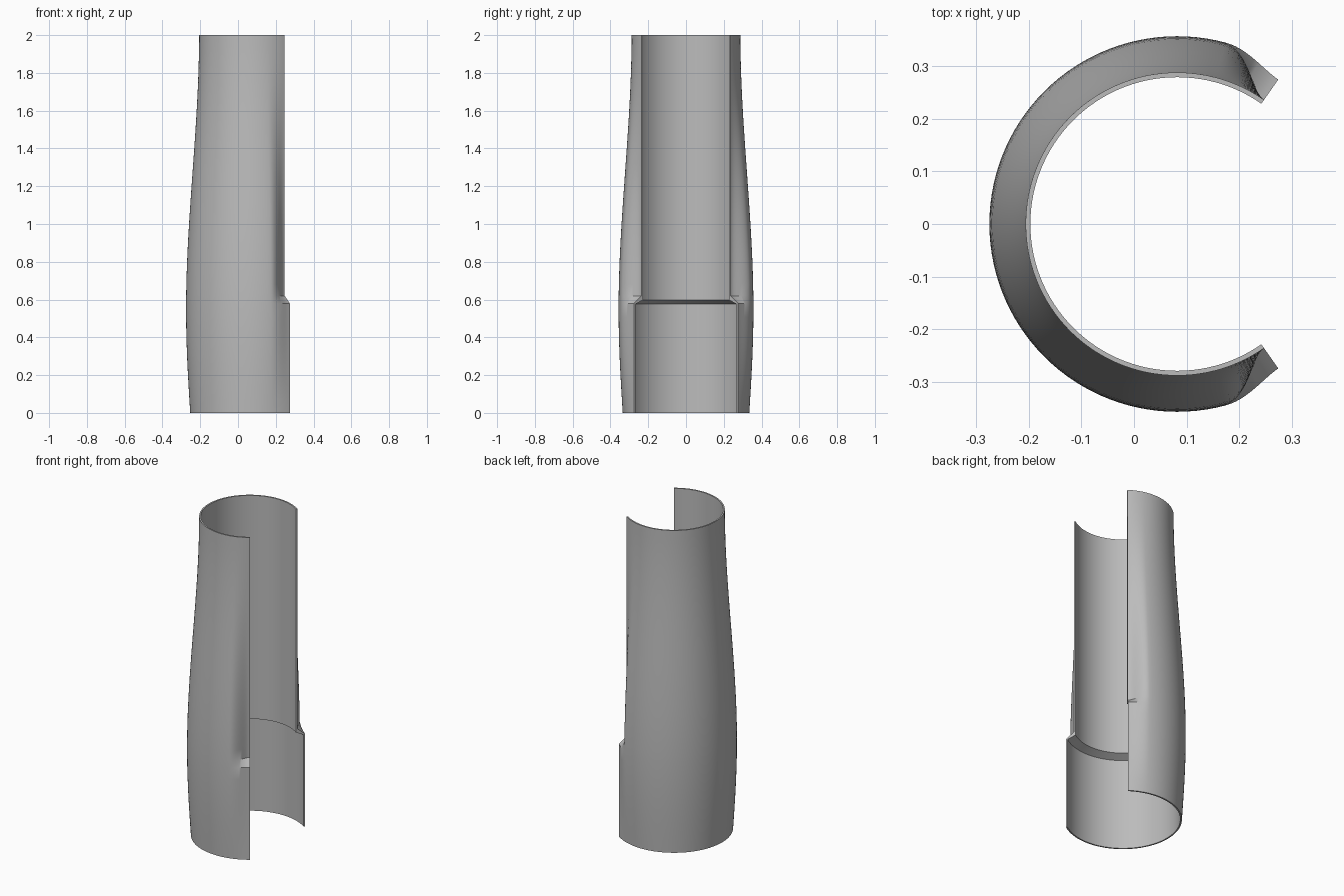
import bpy, bmesh, math

cube = bpy.data.objects.get("Cube")
if cube:
    bpy.data.objects.remove(cube, do_unlink=True)

AXIS_X = 0.082          # sleeve axis
CUT, FADE = 55, 75      # slit edge angle, and angle where the thinning ends
STEP, SHELF = 0.58, 0.62
BORE, SOCKET = 0.279, 0.326
TOP, BASE, BELLY = 0.288, 0.335, 0.357


def smooth(t):
    t = min(max(t, 0), 1)
    return t * t * (3 - 2 * t)


def body_radius(z):
    """Swollen outer profile, widest a little above the socket."""
    if z < 0.55:
        return BASE + (BELLY - BASE) * math.sin(z / 0.55 * math.pi / 2)
    return BELLY + (TOP - BELLY) * smooth((z - 0.55) / 1.45)


def outer_radius(z, angle):
    """Thin the wall to a straight lip beside the slit."""
    lip = BASE if z <= STEP else TOP
    f = smooth((min(angle, 360 - angle) - CUT) / (FADE - CUT))
    return lip + (body_radius(z) - lip) * f


# Heights of the outer wall and angles round the sleeve, denser near the slit
heights = [STEP * i / 8 for i in range(9)]
heights += [SHELF + (2 - SHELF) * i / 22 for i in range(23)]
near = [CUT + (FADE - CUT) * i / 12 for i in range(12)]
angles = near + [FADE + 3 * i for i in range(71)] + [360 - a for a in reversed(near)]
inner = [(BORE, 2), (BORE, 0.598), (SOCKET, 0.576), (SOCKET, 0)]

# Sweep the closed wall section round the axis
bm = bmesh.new()
rings = []
for a in angles:
    section = [(outer_radius(z, a), z) for z in heights] + inner
    c, s = math.cos(math.radians(a)), math.sin(math.radians(a))
    rings.append([bm.verts.new((AXIS_X + r * c, r * s, z)) for r, z in section])
for p, q in zip(rings, rings[1:]):
    for i in range(len(p)):
        j = (i + 1) % len(p)
        bm.faces.new((p[i], q[i], q[j], p[j]))
# Slit end faces
bm.faces.new(rings[0])
bm.faces.new(rings[-1][::-1])
bmesh.ops.recalc_face_normals(bm, faces=bm.faces)

mesh = bpy.data.meshes.new("split_sleeve")
bm.to_mesh(mesh)
bm.free()
sleeve = bpy.data.objects.new("split_sleeve", mesh)
bpy.context.collection.objects.link(sleeve)

# Plain grey finish
grey = bpy.data.materials.new("plain_grey")
grey.use_nodes = True
grey.diffuse_color = (0.5, 0.5, 0.5, 1)
for node in grey.node_tree.nodes:
    if node.type == "BSDF_PRINCIPLED":
        node.inputs["Base Color"].default_value = (0.5, 0.5, 0.5, 1)
mesh.materials.append(grey)

bpy.ops.object.select_all(action="DESELECT")
sleeve.select_set(True)
bpy.context.view_layer.objects.active = sleeve
bpy.ops.object.shade_smooth_by_angle(angle=math.radians(30))
